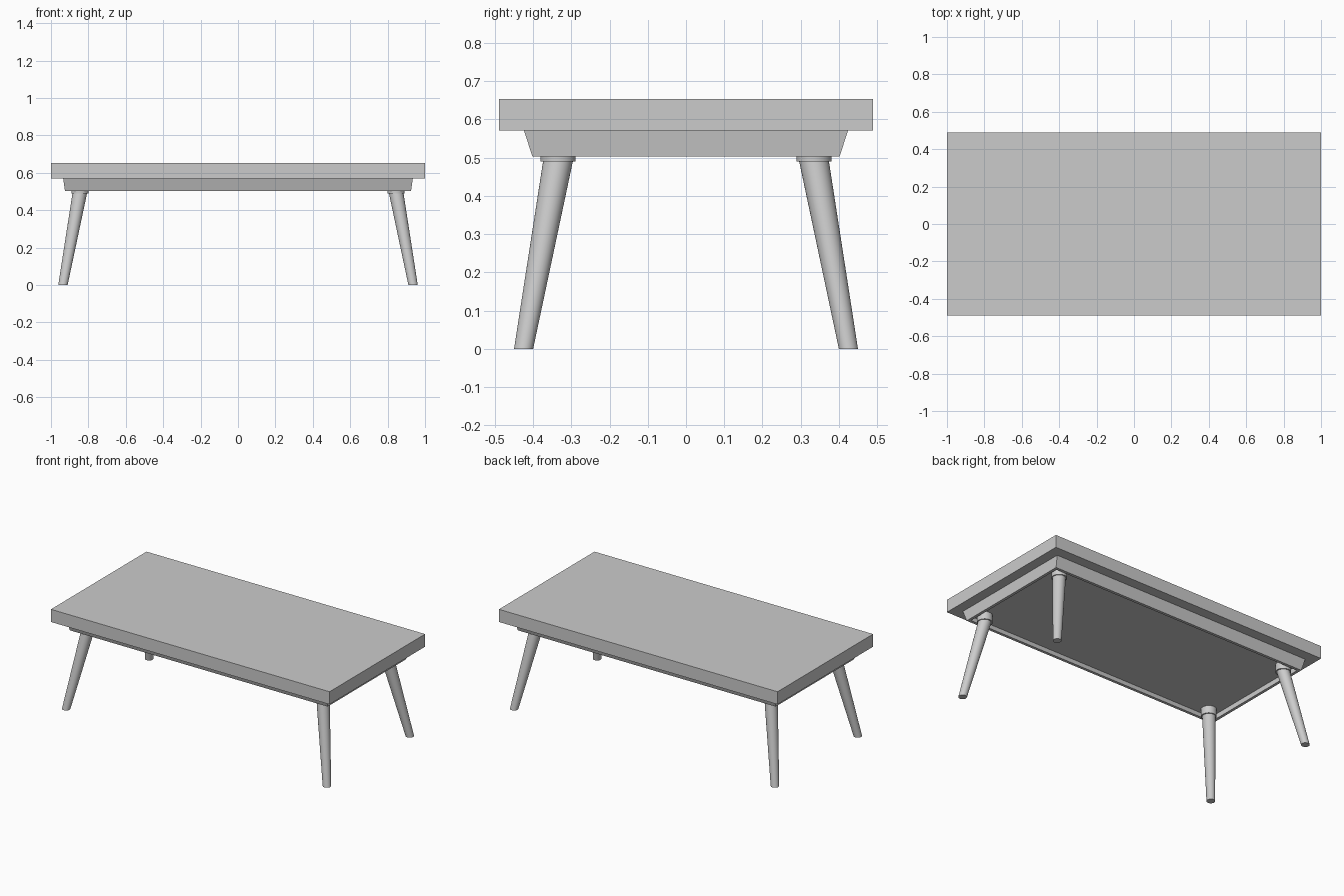
import bpy, bmesh
from math import cos, sin, tau

if "Cube" in bpy.data.objects:
    bpy.data.objects.remove(bpy.data.objects["Cube"])


def make_object(name, bm, smooth=False):
    bmesh.ops.recalc_face_normals(bm, faces=bm.faces)
    mesh = bpy.data.meshes.new(name)
    bm.to_mesh(mesh)
    bm.free()
    ob = bpy.data.objects.new(name, mesh)
    bpy.context.collection.objects.link(ob)
    if smooth:
        bpy.ops.object.select_all(action='DESELECT')
        ob.select_set(True)
        bpy.context.view_layer.objects.active = ob
        bpy.ops.object.shade_smooth_by_angle()
    return ob


def loft(bm, rings):
    """Skin equal-length rings of points and cap both ends."""
    loops = [[bm.verts.new(p) for p in ring] for ring in rings]
    n = len(loops[0])
    for a, b in zip(loops, loops[1:]):
        for i in range(n):
            j = (i + 1) % n
            bm.faces.new((a[i], a[j], b[j], b[i]))
    bm.faces.new(loops[0])
    bm.faces.new(loops[-1])


def rect(x, y, z):
    return [(-x, -y, z), (x, -y, z), (x, y, z), (-x, y, z)]


def circle(cx, cy, z, r, n=32):
    return [(cx + r * cos(tau * i / n), cy + r * sin(tau * i / n), z) for i in range(n)]


TOP_BOTTOM, TOP_TOP = 0.571, 0.653
PANEL, APRON_BOTTOM = 0.538, 0.503

# Tabletop slab
bm = bmesh.new()
loft(bm, [rect(1.0, 0.49, TOP_BOTTOM), rect(1.0, 0.49, TOP_TOP)])
make_object("tabletop", bm)

# Apron leaning inward toward the floor, with a shallow recess underneath
t = 0.018
bm = bmesh.new()
loft(bm, [rect(0.935, 0.424, TOP_BOTTOM), rect(0.925, 0.402, APRON_BOTTOM),
          rect(0.925 - t, 0.402 - t, APRON_BOTTOM), rect(0.929 - t, 0.412 - t, PANEL)])
make_object("apron", bm)

# Splayed tapered legs, each under a round collar
for side, sx in (("left", -1), ("right", 1)):
    for end, sy in (("front", -1), ("back", 1)):
        bm = bmesh.new()
        loft(bm, [circle(sx * 0.936, sy * 0.425, 0, 0.025),
                  circle(sx * 0.846, sy * 0.335, 0.491, 0.039)])
        make_object(f"{end}_{side}_leg", bm, smooth=True)

        bm = bmesh.new()
        loft(bm, [circle(sx * 0.845, sy * 0.335, 0.49, 0.046),
                  circle(sx * 0.845, sy * 0.335, PANEL, 0.046)])
        make_object(f"{end}_{side}_collar", bm, smooth=True)
